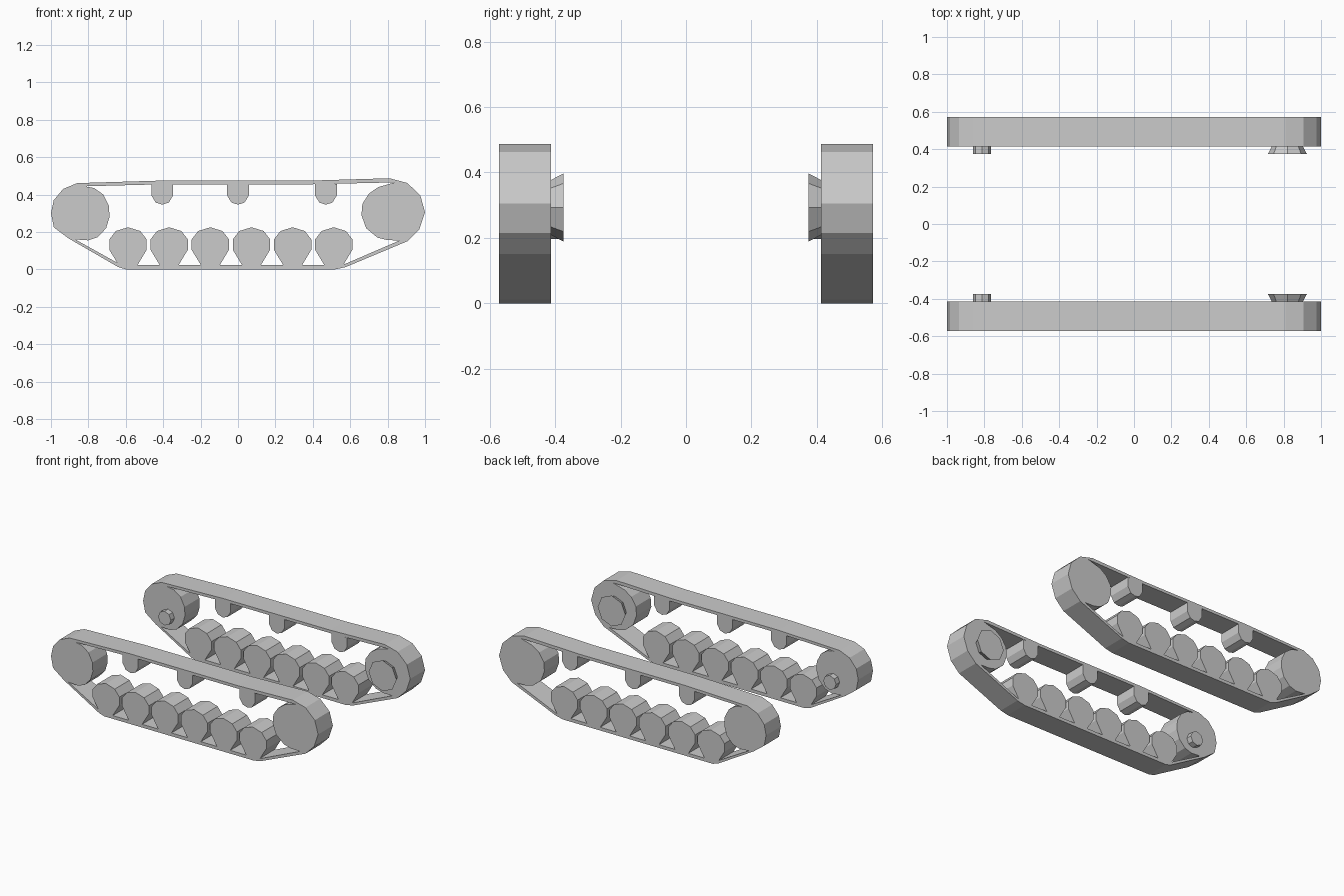
import bpy
from math import radians

if "Cube" in bpy.data.objects:
    bpy.data.objects.remove(bpy.data.objects["Cube"])

Y_MID, HALF_W = 0.4925, 0.079


def prism(name, outlines, side):
    """Extrude x/z outlines (the later ones are holes) across the track width."""
    cu = bpy.data.curves.new(name, 'CURVE')
    cu.dimensions = '2D'
    cu.fill_mode = 'BOTH'
    cu.extrude = HALF_W
    for pts in outlines:
        sp = cu.splines.new('POLY')
        sp.points.add(len(pts) - 1)
        for p, (x, z) in zip(sp.points, pts):
            p.co = (x, z, 0, 1)
        sp.use_cyclic_u = True
    ob = bpy.data.objects.new(name, cu)
    bpy.context.collection.objects.link(ob)
    ob.location = (0, side * Y_MID, 0)
    ob.rotation_euler = (radians(90), 0, 0)
    bpy.ops.object.select_all(action='DESELECT')
    ob.select_set(True)
    bpy.context.view_layer.objects.active = ob
    bpy.ops.object.convert(target='MESH')
    for f in bpy.context.object.data.polygons:
        f.use_smooth = False


def hub(name, x, z, r_wheel, r_end, sides, side):
    """Stub on the inner face of an end wheel."""
    bpy.ops.mesh.primitive_cone_add(
        vertices=sides, radius1=r_wheel, radius2=r_end, depth=0.042,
        location=(x, side * 0.396, z), rotation=(side * radians(90), 0, 0))
    bpy.context.object.name = name


def symmetric(half, cx):
    """Full outline from its right half, listed top to bottom."""
    right = [(cx + x, z) for x, z in half]
    left = [(cx - x, z) for x, z in reversed(half) if x > 0]
    return right + left


# Belt with its two end wheels: outer outline and the open middle
outer = [(-0.60, 0), (0.52, 0), (0.575, 0.012), (0.905, 0.15), (0.97, 0.215),
         (1.0, 0.305), (0.975, 0.395), (0.905, 0.462), (0.81, 0.487),
         (0.40, 0.475), (-0.40, 0.475), (-0.86, 0.461), (-0.935, 0.43),
         (-0.985, 0.37), (-1.0, 0.30), (-0.985, 0.225), (-0.905, 0.165),
         (-0.64, 0.012)]
opening = [(-0.60, 0.022), (0.53, 0.022), (0.575, 0.03), (0.865, 0.155),
           (0.80, 0.156), (0.745, 0.17), (0.685, 0.22), (0.66, 0.29),
           (0.665, 0.35), (0.70, 0.405), (0.75, 0.44), (0.84, 0.465),
           (0.40, 0.455), (-0.40, 0.455), (-0.82, 0.444), (-0.77, 0.435),
           (-0.72, 0.40), (-0.69, 0.34), (-0.687, 0.28), (-0.705, 0.22),
           (-0.75, 0.172), (-0.80, 0.155), (-0.87, 0.16), (-0.64, 0.032)]

road_half = [(0, 0.225), (0.065, 0.205), (0.1, 0.16), (0.1, 0.105), (0.05, 0.022)]
roller_half = [(0.058, 0.457), (0.058, 0.395), (0.035, 0.357), (0, 0.346)]

for side, tag in ((1, "left"), (-1, "right")):
    prism(f"track_belt_{tag}", [outer, opening], side)
    # Road wheels resting on the lower run
    for i in range(6):
        prism(f"road_wheel_{tag}_{i + 1}", [symmetric(road_half, -0.588 + 0.22 * i)], side)
    # Return rollers under the upper run
    for i, x in enumerate((-0.405, 0, 0.47)):
        prism(f"return_roller_{tag}_{i + 1}", [symmetric(roller_half, x)], side)
    # Inner hubs
    hub(f"drive_hub_{tag}", 0.82, 0.293, 0.082, 0.104, 8, side)
    hub(f"idler_hub_{tag}", -0.813, 0.245, 0.048, 0.048, 8, side)
